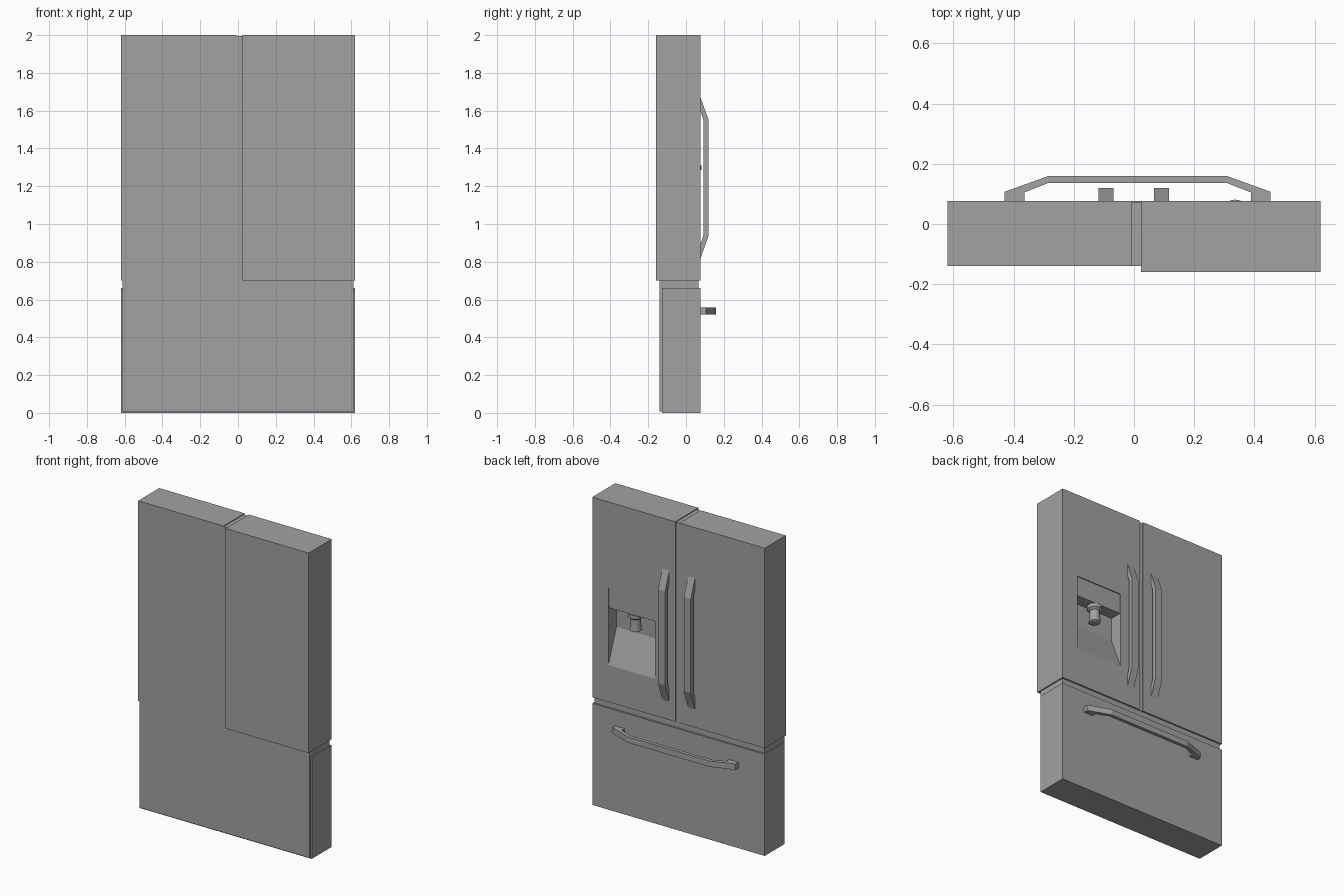
import bpy
import bmesh
from mathutils import Vector

cube = bpy.data.objects.get("Cube")
if cube:
    bpy.data.objects.remove(cube)

steel = bpy.data.materials.new("brushed steel grey")
steel.use_nodes = True
GREY = (0.36, 0.36, 0.36, 1)
steel.diffuse_color = GREY
steel.node_tree.nodes["Principled BSDF"].inputs["Base Color"].default_value = GREY


def finish(name, bm):
    """Turn a bmesh into a named steel object."""
    bmesh.ops.recalc_face_normals(bm, faces=bm.faces[:])
    mesh = bpy.data.meshes.new(name)
    bm.to_mesh(mesh)
    bm.free()
    mesh.materials.append(steel)
    obj = bpy.data.objects.new(name, mesh)
    bpy.context.collection.objects.link(obj)
    return obj


def prism(name, profile, axis, lo, hi):
    """Extrude a 2D profile along axis; the profile uses the other two axes in order."""
    bm = bmesh.new()
    verts = []
    for point in profile:
        co = list(point)
        co.insert(axis, lo)
        verts.append(bm.verts.new(co))
    face = bm.faces.new(verts)
    new = bmesh.ops.extrude_face_region(bm, geom=[face])["geom"]
    move = Vector((0, 0, 0))
    move[axis] = hi - lo
    bmesh.ops.translate(bm, vec=move, verts=[g for g in new if isinstance(g, bmesh.types.BMVert)])
    return finish(name, bm)


def box(name, x, y, z):
    corners = [(x[0], y[0]), (x[1], y[0]), (x[1], y[1]), (x[0], y[1])]
    return prism(name, corners, 2, *z)


def cut(target, cutter):
    cutter.hide_render = True
    mod = target.modifiers.new("cut", "BOOLEAN")
    mod.operation = "DIFFERENCE"
    mod.solver = "EXACT"
    mod.object = cutter
    bpy.context.view_layer.objects.active = target
    bpy.ops.object.modifier_apply(modifier=mod.name)
    bpy.data.objects.remove(cutter)


FRONT, BACK = 0.077, -0.139
SPLIT = 0.7

# Cabinet behind the drawer and the strip between the doors
box("cabinet", (-0.612, 0.612), (BACK, 0.066), (0.008, SPLIT))
box("door_divider", (-0.007, 0.023), (BACK, 0.071), (SPLIT, 1.995))

# Doors and freezer drawer
box("plain_door", (-0.62, -0.007), (BACK, FRONT), (SPLIT, 2))
dispenser_door = box("dispenser_door", (0.023, 0.62), (-0.16, FRONT), (SPLIT, 2))
box("freezer_drawer", (-0.62, 0.62), (-0.128, FRONT), (0, 0.66))

# Dispenser niche with sloping floor, and shallow control panel above it
DX = (0.168, 0.505)
niche = [(0.1, 0.94), (FRONT, 0.94), (-0.008, 1.155), (-0.008, 1.31), (0.1, 1.31)]
cut(dispenser_door, prism("niche_cutter", niche, 0, *DX))
cut(dispenser_door, box("panel_cutter", DX, (FRONT - 0.006, 0.1), (1.3, 1.44)))

# Dispenser nozzle: spun profile of radius and height
bm = bmesh.new()
outline = [(0, 1.31), (0.045, 1.31), (0.045, 1.287), (0.03, 1.275),
           (0.03, 1.262), (0.036, 1.2), (0.028, 1.195), (0, 1.195)]
verts = [bm.verts.new((r, 0, z)) for r, z in outline]
edges = [bm.edges.new(pair) for pair in zip(verts, verts[1:])]
bmesh.ops.spin(bm, geom=verts + edges, axis=(0, 0, 1), cent=(0, 0, 0),
               angle=6.283185, steps=24, use_duplicate=False)
bmesh.ops.remove_doubles(bm, verts=bm.verts[:], dist=0.0005)
nozzle = finish("dispenser_nozzle", bm)
nozzle.location = (sum(DX) / 2, 0.036, 0)
bpy.ops.object.select_all(action="DESELECT")
nozzle.select_set(True)
bpy.context.view_layer.objects.active = nozzle
bpy.ops.object.shade_smooth_by_angle()

# Upright door handles
grip = [(FRONT, 1.67), (0.12, 1.55), (0.12, 0.94), (FRONT, 0.818),
        (FRONT, 0.893), (0.092, 0.94), (0.092, 1.55), (FRONT, 1.595)]
for side, x in (("right", -0.093), ("left", 0.092)):
    prism(side + "_door_handle", grip, 0, x - 0.025, x + 0.025)

# Drawer handle with a foot at each end, mirrored about its own middle
half = [(0.376, FRONT), (0.442, FRONT), (0.442, 0.107), (0.295, 0.16)]
inner = [(0.295, 0.137), (0.376, 0.105)]
MID = 0.012
right_half = inner + half
loop = [(MID + x, y) for x, y in right_half]
loop += [(MID - x, y) for x, y in reversed(right_half)]
prism("drawer_handle", loop, 2, 0.52, 0.558)
